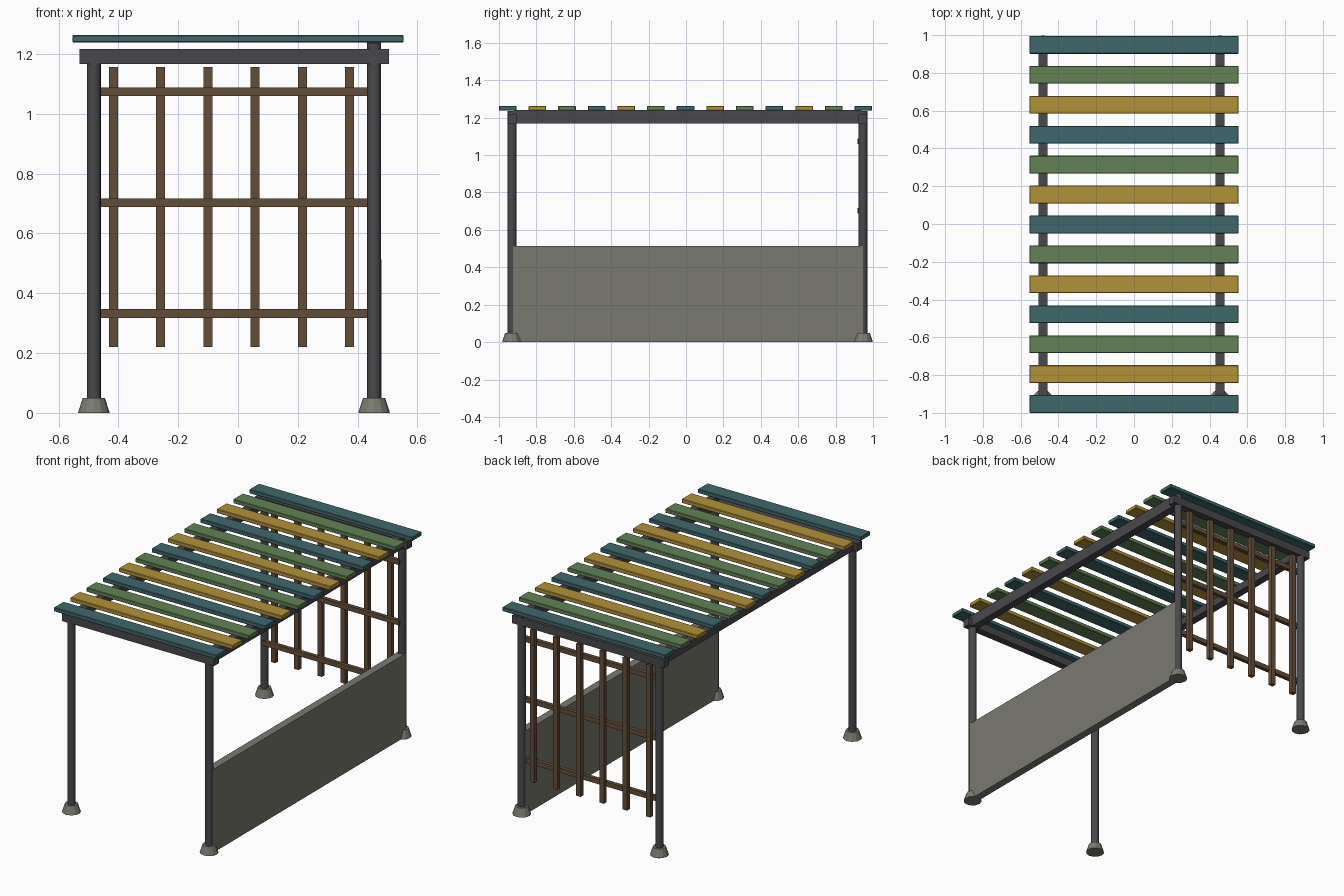
import bpy
import bmesh

cube = bpy.data.objects.get("Cube")
if cube:
    bpy.data.objects.remove(cube, do_unlink=True)


def material(name, rgb):
    m = bpy.data.materials.new(name)
    m.use_nodes = True
    m.diffuse_color = (*rgb, 1)
    m.node_tree.nodes["Principled BSDF"].inputs["Base Color"].default_value = (*rgb, 1)
    return m


teal = material("teal paint", (0.051, 0.138, 0.150))
green = material("green paint", (0.122, 0.223, 0.089))
amber = material("amber paint", (0.445, 0.287, 0.040))
metal = material("dark metal", (0.066, 0.066, 0.074))
wood = material("brown wood", (0.127, 0.076, 0.040))
stone = material("grey stone", (0.195, 0.195, 0.162))


def add(name, bm, mat):
    mesh = bpy.data.meshes.new(name)
    bm.to_mesh(mesh)
    bm.free()
    mesh.materials.append(mat)
    ob = bpy.data.objects.new(name, mesh)
    bpy.context.collection.objects.link(ob)
    return ob


def box(name, xs, ys, zs, mat, bevel=0):
    """Box from its (min, max) range on each axis."""
    bm = bmesh.new()
    bmesh.ops.create_cube(bm, size=1)
    for v in bm.verts:
        v.co = [r[0] if c < 0 else r[1] for c, r in zip(v.co, (xs, ys, zs))]
    ob = add(name, bm, mat)
    if bevel:
        mod = ob.modifiers.new("soft edges", "BEVEL")
        mod.width = bevel
        mod.segments = 1
    return ob


def cone(name, x, y, z0, z1, r0, r1, sides, mat):
    """Upright cylinder or tapered block."""
    bm = bmesh.new()
    bmesh.ops.create_cone(bm, cap_ends=True, segments=sides,
                          radius1=r0, radius2=r1, depth=z1 - z0)
    bmesh.ops.translate(bm, verts=bm.verts, vec=(x, y, (z0 + z1) / 2))
    ob = add(name, bm, mat)
    return ob


def around(c, half):
    return (c - half, c + half)


LEFT, RIGHT = 0.455, -0.482
FRONT, BACK = -0.93, 0.946
R = 0.0235
BEAM_Z = (1.167, 1.216)

# Posts on tapered footings
for side, x, top in (("left", LEFT, 1.236), ("right", RIGHT, BEAM_Z[0])):
    for end, y in (("front", FRONT), ("back", BACK)):
        post = cone(f"{end}_{side}_post", x, y, 0.01, top, R, R, 16, metal)
        for p in post.data.polygons:
            p.use_smooth = abs(p.normal.z) < 0.5
        for e in post.data.edges:
            a, b = (post.data.vertices[i].co.z for i in e.vertices)
            e.use_edge_sharp = abs(a - b) < 0.01
        cone(f"{end}_{side}_footing", x, y, 0, 0.05, 0.053, 0.037, 12, stone)

# Roof frame: cross beams, long beams and the raised rail
for end, y in (("front", FRONT), ("back", BACK)):
    box(f"{end}_beam", (-0.53, 0.505), around(y, 0.0225), BEAM_Z, metal)
for side, x in (("left", LEFT), ("right", RIGHT)):
    box(f"{side}_beam", around(x, R), (FRONT, BACK), (1.168, 1.215), metal)
box("left_raised_rail", around(LEFT, R), (FRONT + 0.01, BACK - 0.01), (1.21, 1.24), metal)

# Roof slats in repeating colours
COUNT = 13
for i in range(COUNT):
    y = -0.953 + i * 1.901 / (COUNT - 1)
    box(f"roof_slat_{i + 1}", (-0.554, 0.554), around(y, 0.047), (1.238, 1.263),
        (teal, amber, green)[i % 3], 0.003)

# Trellis at the back
for i in range(6):
    x = -0.417 + i * 0.158
    box(f"trellis_upright_{i + 1}", around(x, 0.015), (0.937, 0.964), (0.22, 1.156), wood)
for i in range(3):
    z = 0.332 + i * 0.371
    box(f"trellis_rail_{i + 1}", (RIGHT, LEFT), (0.917, 0.941), around(z, 0.0145), wood)

# Low side wall
box("left_wall", around(LEFT, 0.024), (FRONT + 0.005, BACK), (0.001, 0.513), stone)
